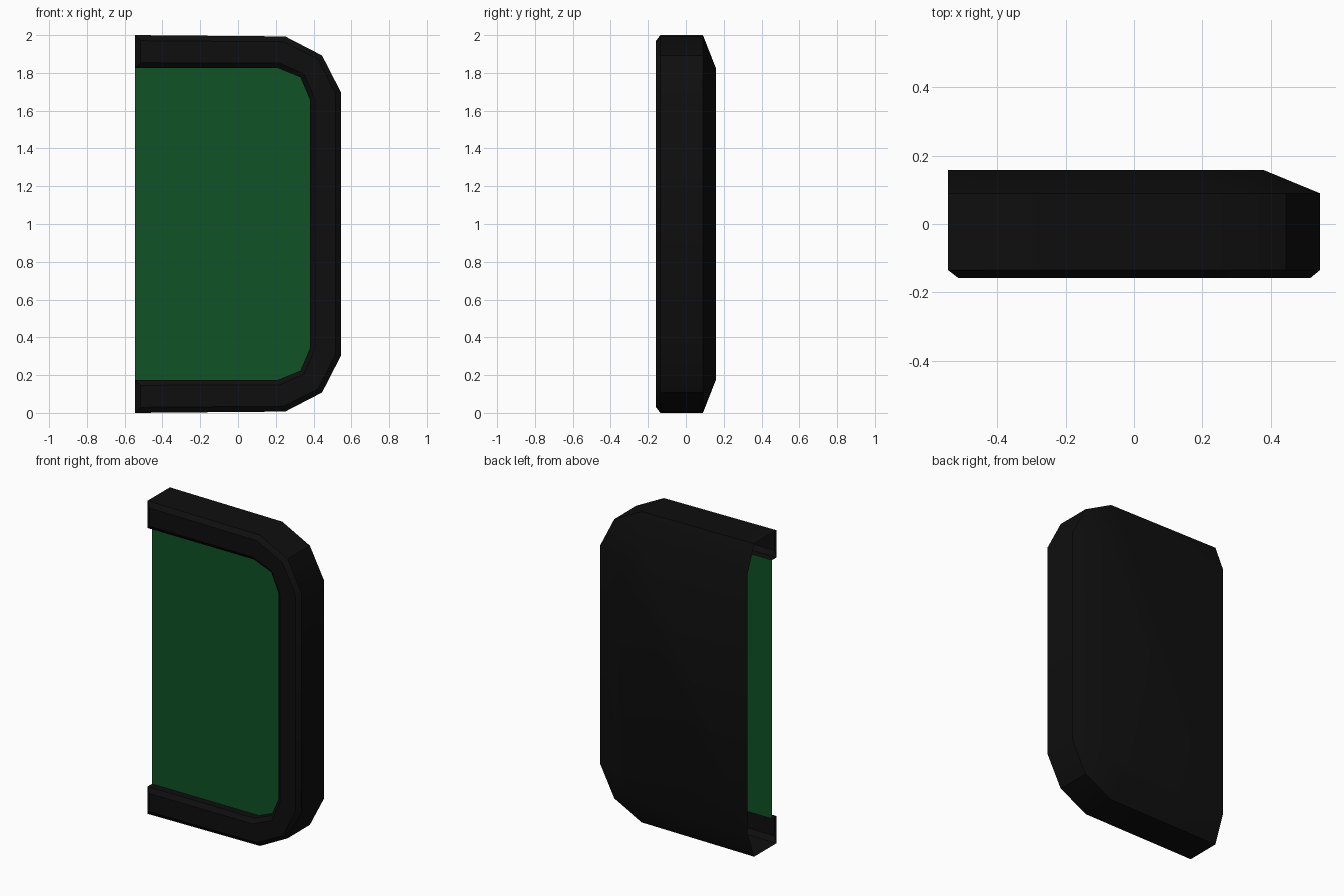
import bpy, bmesh
from mathutils import Vector

if "Cube" in bpy.data.objects:
    bpy.data.objects.remove(bpy.data.objects["Cube"])

def material(name, rgb):
    m = bpy.data.materials.new(name)
    m.diffuse_color = (*rgb, 1)
    m.use_nodes = True
    m.node_tree.nodes["Principled BSDF"].inputs["Base Color"].default_value = m.diffuse_color
    return m

black = material("black casing", (0.0045, 0.0045, 0.0045))
green = material("dark green", (0.005, 0.085, 0.019))

# Upper half of the D-shaped outlines (x, height above the middle)
OUTER = [(-0.545, 1.0), (0.25, 0.993), (0.445, 0.892), (0.545, 0.697)]
INNER = [(-0.545, 0.826), (0.21, 0.826), (0.33, 0.777), (0.38, 0.66)]

def outline(t, y, left=-0.545):
    """Outline blended from outer (t=0) to inner (t=1), mirrored in height."""
    half = [Vector(a).lerp(Vector(b), t) for a, b in zip(OUTER, INNER)]
    half[0].x = left
    pts = [(p.x, y, 1 + p.y) for p in half]
    return pts + [(x, y, 2 - z) for x, y, z in reversed(pts)]

def finish(bm, name, mat):
    me = bpy.data.meshes.new(name)
    bm.to_mesh(me)
    bm.free()
    me.materials.append(mat)
    ob = bpy.data.objects.new(name, me)
    bpy.context.collection.objects.link(ob)
    return ob

# Casing: rings from the back panel, round the rim, into the screen recess
bm = bmesh.new()
sections = [(1, 0.158, -0.545), (0, 0.09, -0.545), (0, -0.135, -0.545),
            (0.17, -0.158, -0.515), (0.84, -0.158, -0.515),
            (1, -0.135, -0.545), (1, -0.09, -0.545)]
rings = [[bm.verts.new(p) for p in outline(t, y, l)] for t, y, l in sections]
bm.faces.new(rings[0])
for a, b in zip(rings, rings[1:]):
    for i in range(len(a) - 1):
        bm.faces.new((a[i], a[i + 1], b[i + 1], b[i]))
# Bevelled ends of the rim on the open side
for i in (0, -1):
    bm.faces.new([rings[k][i] for k in (2, 3, 4, 5)])
bmesh.ops.recalc_face_normals(bm, faces=bm.faces)
if bm.faces[:][0].normal.y < 0:
    bmesh.ops.reverse_faces(bm, faces=bm.faces)
casing = finish(bm, "casing", black)
bpy.context.view_layer.objects.active = casing
casing.select_set(True)
bpy.ops.object.shade_smooth_by_angle(angle=0.6)

# Screen panel set back inside the rim
bm = bmesh.new()
f = bm.faces.new([bm.verts.new(p) for p in outline(1, -0.09)])
f.normal_update()
if f.normal.y > 0:
    f.normal_flip()
finish(bm, "screen_panel", green)
